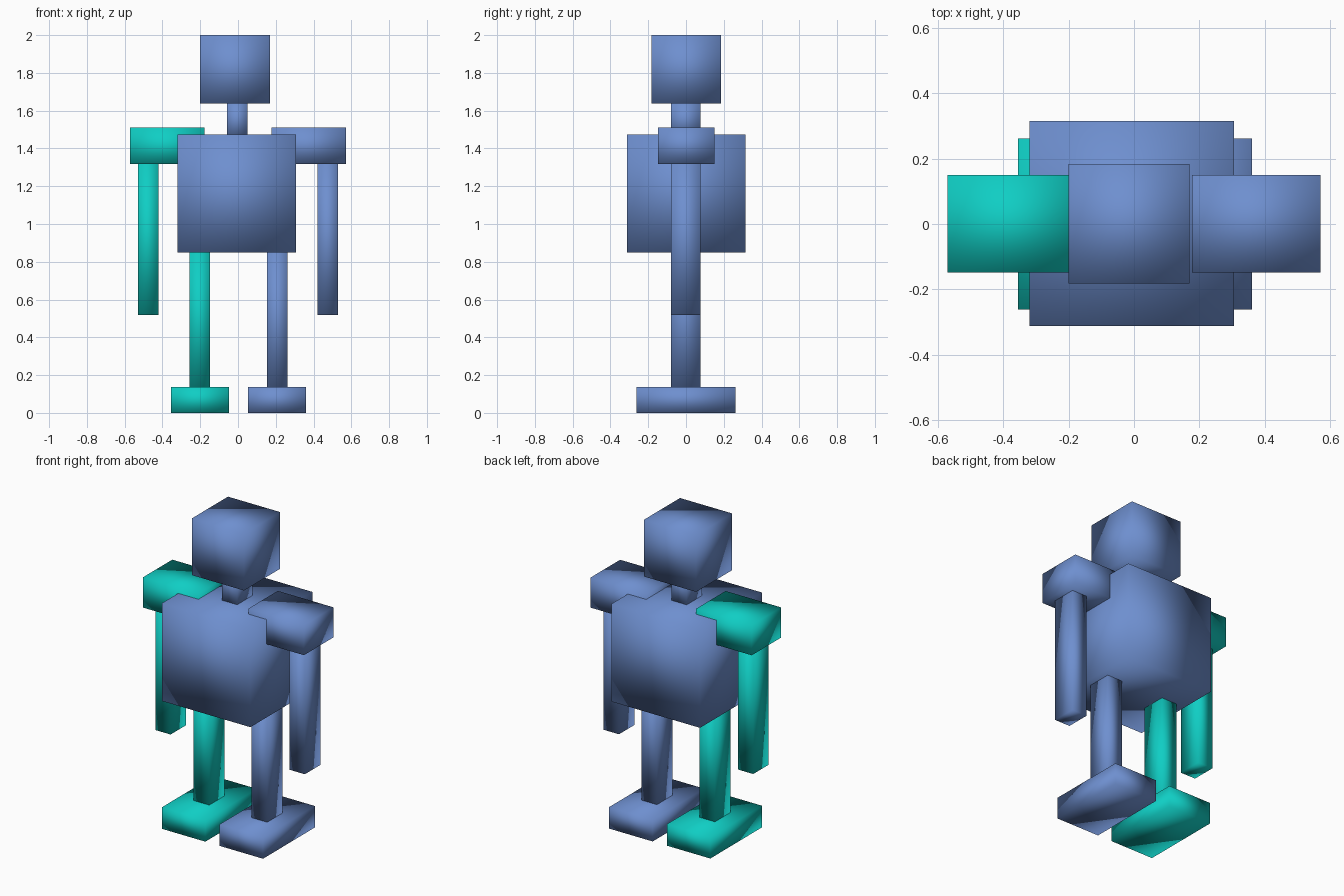
import bpy

if "Cube" in bpy.data.objects:
    bpy.data.objects.remove(bpy.data.objects["Cube"])


def material(name, rgb):
    mat = bpy.data.materials.new(name)
    mat.diffuse_color = (*rgb, 1.0)
    mat.use_nodes = True
    mat.node_tree.nodes["Principled BSDF"].inputs["Base Color"].default_value = mat.diffuse_color
    return mat


blue = material("slate_blue", (0.156, 0.275, 0.624))
teal = material("teal", (0.005, 0.617, 0.552))


def box(name, x, y, z, mat):
    """Softly shaded box from (min, max) ranges on each axis."""
    bpy.ops.mesh.primitive_cube_add(size=1, location=[(a + b) / 2 for a, b in (x, y, z)])
    obj = bpy.context.object
    obj.name = name
    obj.scale = [b - a for a, b in (x, y, z)]
    bpy.ops.object.transform_apply(location=False, rotation=False, scale=True)
    bpy.ops.object.shade_smooth()
    obj.data.materials.append(mat)
    return obj


# Head, neck and torso
box("head", (-0.20, 0.17), (-0.182, 0.184), (1.637, 2.0), blue)
box("neck", (-0.058, 0.05), (-0.08, 0.076), (1.45, 1.65), blue)
box("torso", (-0.32, 0.307), (-0.313, 0.315), (0.848, 1.475), blue)

# Limbs: one side teal, the other blue
limbs = {
    "shoulder": ((0.177, 0.571), (-0.148, 0.15), (1.317, 1.51)),
    "arm": ((0.422, 0.53), (-0.08, 0.076), (0.517, 1.33)),
    "leg": ((0.153, 0.263), (-0.08, 0.076), (0.13, 0.86)),
    "foot": ((0.053, 0.361), (-0.262, 0.262), (0.0, 0.138)),
}
for part, (x, y, z) in limbs.items():
    box("left_" + part, x, y, z, blue)
    # The teal leg and foot sit very slightly nearer the middle
    shift = 0.005 if part in ("leg", "foot") else 0.0
    box("right_" + part, (-x[1] + shift, -x[0] + shift), y, z, teal)
